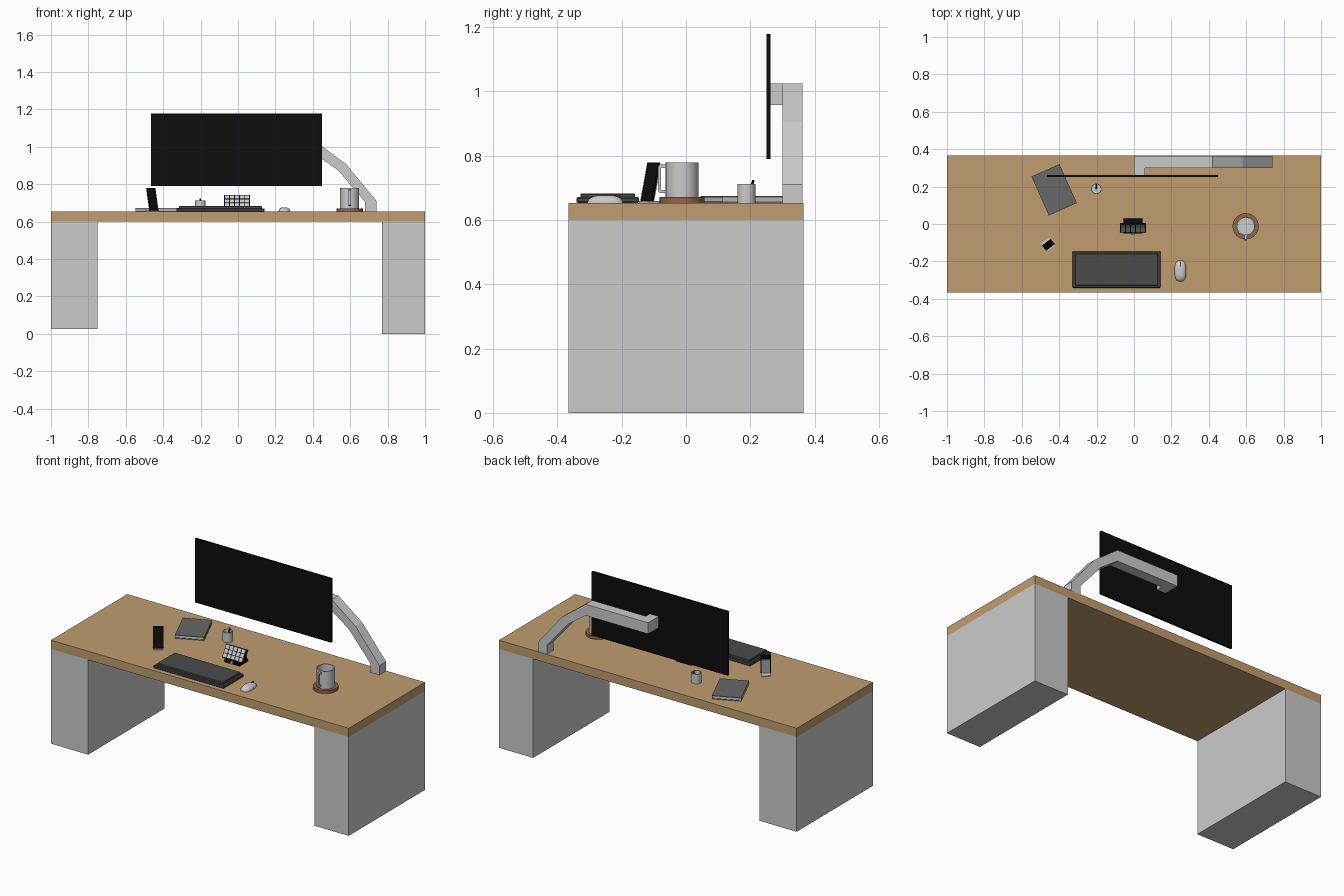
import bpy, bmesh
from math import radians, sin, cos, pi
from mathutils import Matrix, Vector

if "Cube" in bpy.data.objects:
    bpy.data.objects.remove(bpy.data.objects["Cube"])


def material(name, rgb):
    m = bpy.data.materials.new(name)
    m.diffuse_color = (*rgb, 1)
    m.use_nodes = True
    m.node_tree.nodes["Principled BSDF"].inputs["Base Color"].default_value = m.diffuse_color
    return m


WOOD = material("wood", (0.53, 0.34, 0.16))
BROWN = material("coaster_brown", (0.30, 0.13, 0.06))
BLACK = material("black", (0.004, 0.004, 0.004))
DARK = material("dark_grey", (0.07, 0.07, 0.07))
SLATE = material("slate", (0.14, 0.14, 0.14))


def finish(name, bm, mat=None, matrix=None, smooth=False):
    if matrix:
        bm.transform(matrix)
    bmesh.ops.recalc_face_normals(bm, faces=bm.faces)
    me = bpy.data.meshes.new(name)
    bm.to_mesh(me)
    bm.free()
    ob = bpy.data.objects.new(name, me)
    bpy.context.collection.objects.link(ob)
    if mat:
        me.materials.append(mat)
    if smooth:
        bpy.ops.object.select_all(action='DESELECT')
        bpy.context.view_layer.objects.active = ob
        ob.select_set(True)
        bpy.ops.object.shade_smooth_by_angle(angle=radians(35))
    return ob


def box(name, x, y, z, mat=None, matrix=None, bevel=0):
    bm = bmesh.new()
    size = [b - a for a, b in (x, y, z)]
    mid = [(a + b) / 2 for a, b in (x, y, z)]
    bmesh.ops.create_cube(bm, size=1, matrix=Matrix.Translation(mid) @ Matrix.Diagonal((*size, 1)))
    if bevel:
        bmesh.ops.bevel(bm, geom=bm.edges[:], offset=bevel, segments=1, affect='EDGES', profile=0.5)
    return finish(name, bm, mat, matrix)


def prism(name, pts, axis, a, b, mat=None):
    """Extrude a side profile along x or y."""
    bm = bmesh.new()
    place = (lambda u, v: (a, u, v)) if axis == 'x' else (lambda u, v: (u, a, v))
    face = bm.faces.new([bm.verts.new(place(u, v)) for u, v in pts])
    ext = bmesh.ops.extrude_face_region(bm, geom=[face])
    step = Vector((b - a, 0, 0)) if axis == 'x' else Vector((0, b - a, 0))
    bmesh.ops.translate(bm, vec=step, verts=[v for v in ext['geom'] if isinstance(v, bmesh.types.BMVert)])
    return finish(name, bm, mat)


def lathe(name, pts, centre, mat=None, n=32):
    """Spin a radius/height profile around a vertical axis."""
    bm = bmesh.new()
    vs = [bm.verts.new((r, 0, z)) for r, z in pts]
    es = [bm.edges.new(p) for p in zip(vs, vs[1:])]
    bmesh.ops.spin(bm, geom=vs + es, cent=(0, 0, 0), axis=(0, 0, 1), angle=2 * pi, steps=n)
    bmesh.ops.remove_doubles(bm, verts=bm.verts, dist=1e-5)
    return finish(name, bm, mat, Matrix.Translation((*centre, 0)), smooth=True)


def rod(name, p, q, r, mat=None):
    p, q = Vector(p), Vector(q)
    d = q - p
    bm = bmesh.new()
    m = Matrix.Translation((p + q) / 2) @ d.to_track_quat('Z', 'Y').to_matrix().to_4x4()
    bmesh.ops.create_cone(bm, cap_ends=True, segments=12, radius1=r, radius2=r, depth=d.length, matrix=m)
    return finish(name, bm, mat, smooth=True)


T = 0.653      # desk surface height
D = 0.366      # half depth

# Desk
box("desk_top", (-1, 1), (-D, D), (0.60, T), WOOD)
box("left_pedestal", (-1, -0.75), (-D, D), (0.025, 0.60))
box("right_pedestal", (0.77, 1), (-D, D), (0, 0.60))

# Monitor and its bent arm
box("monitor", (-0.465, 0.45), (0.251, 0.263), (0.79, 1.178), BLACK)
prism("monitor_arm", [(0, 1.025), (0.42, 1.025), (0.46, 0.995), (0.58, 0.905), (0.74, 0.71), (0.74, T),
                      (0.68, T), (0.68, 0.705), (0.535, 0.875), (0.42, 0.957), (0, 0.957)],
      'y', 0.30, 0.363)
box("monitor_mount", (0, 0.06), (0.262, 0.302), (0.957, 1.025))

# Keyboard
box("keyboard_base", (-0.33, 0.143), (-0.341, -0.146), (T, 0.671), DARK, bevel=0.004)
box("keyboard_keys", (-0.315, 0.128), (-0.328, -0.158), (0.668, 0.683), DARK, bevel=0.003)

# Mouse: flattened dome with a squarish outline
bm = bmesh.new()
bmesh.ops.create_uvsphere(bm, u_segments=24, v_segments=16, radius=1)
bmesh.ops.bisect_plane(bm, geom=bm.verts[:] + bm.edges[:] + bm.faces[:], plane_co=(0, 0, 0),
                       plane_no=(0, 0, -1), clear_outer=True)
for v in bm.verts:
    for i in (0, 1):
        v.co[i] = (abs(v.co[i]) ** 0.7) * (1 if v.co[i] > 0 else -1)
rim = [e for e in bm.edges if e.is_boundary]
bmesh.ops.holes_fill(bm, edges=rim)
finish("mouse", bm, None, Matrix.Translation((0.248, -0.251, T)) @ Matrix.Diagonal((0.031, 0.056, 0.024, 1)), True)
box("mouse_wheel", (0.245, 0.251), (-0.226, -0.206), (0.66, 0.677), DARK)

# Coaster and mug
MUG = (0.597, -0.012)
lathe("coaster", [(0, T), (0.07, T), (0.07, 0.671), (0, 0.671)], MUG, BROWN)
lathe("mug", [(0, 0.671), (0.051, 0.671), (0.051, 0.779), (0.045, 0.779), (0.045, 0.68), (0, 0.68)], MUG)
prism("mug_handle", [(-0.058, 0.772), (-0.082, 0.772), (-0.087, 0.766), (-0.087, 0.69), (-0.082, 0.684),
                     (-0.058, 0.684), (-0.058, 0.694), (-0.077, 0.694), (-0.077, 0.762), (-0.058, 0.762)],
      'x', 0.591, 0.603)

# Pen cup
lathe("pen_cup", [(0, T), (0.028, T), (0.028, 0.712), (0.024, 0.712), (0.024, 0.659), (0, 0.659)], (-0.201, 0.188))
rod("pen", (-0.201, 0.19, 0.66), (-0.201, 0.21, 0.724), 0.004, BLACK)

# Notebook
NB = Matrix.Translation((-0.427, 0.183, T)) @ Matrix.Rotation(radians(24), 4, 'Z')
for nm, z in (("notebook_back_cover", (0, 0.004)), ("notebook_front_cover", (0.017, 0.021))):
    box(nm, (-0.082, 0.082), (-0.114, 0.114), z, SLATE, NB)
box("notebook_pages", (-0.082, 0.078), (-0.111, 0.111), (0.004, 0.017), None, NB)

# Phone leaning on a small stand
PH = Matrix.Translation((-0.446, -0.126, T)) @ Matrix.Rotation(radians(38), 4, 'Z')
LEAN = PH @ Matrix.Rotation(radians(-13), 4, 'X')
box("phone", (-0.029, 0.029), (0, 0.008), (0.006, 0.130), BLACK, LEAN, bevel=0.001)
box("phone_stand_back", (-0.024, 0.024), (0.008, 0.014), (0.004, 0.10), None, LEAN)
box("phone_stand_foot", (-0.026, 0.026), (-0.006, 0.05), (0, 0.006), None, PH)

# Button pad on a wedge stand
prism("pad_stand", [(-0.05, T), (0.03, T), (0.03, 0.662), (-0.004, 0.732), (-0.04, 0.675), (-0.05, 0.672)],
      'x', -0.055, 0.045, BLACK)
PAD = Matrix.Translation((-0.005, -0.042, 0.672)) @ Matrix.Rotation(radians(-30), 4, 'X')
box("pad_body", (-0.07, 0.07), (-0.004, 0.01), (0, 0.08), BLACK, PAD)
for r in range(3):
    for c in range(5):
        x, z = -0.065 + c * 0.0265, 0.005 + r * 0.0245
        box("pad_button", (x, x + 0.023), (-0.008, -0.003), (z, z + 0.021), None, PAD)
rod("pad_knob", (-0.005, -0.046, 0.664), (-0.005, -0.055, 0.664), 0.008)
